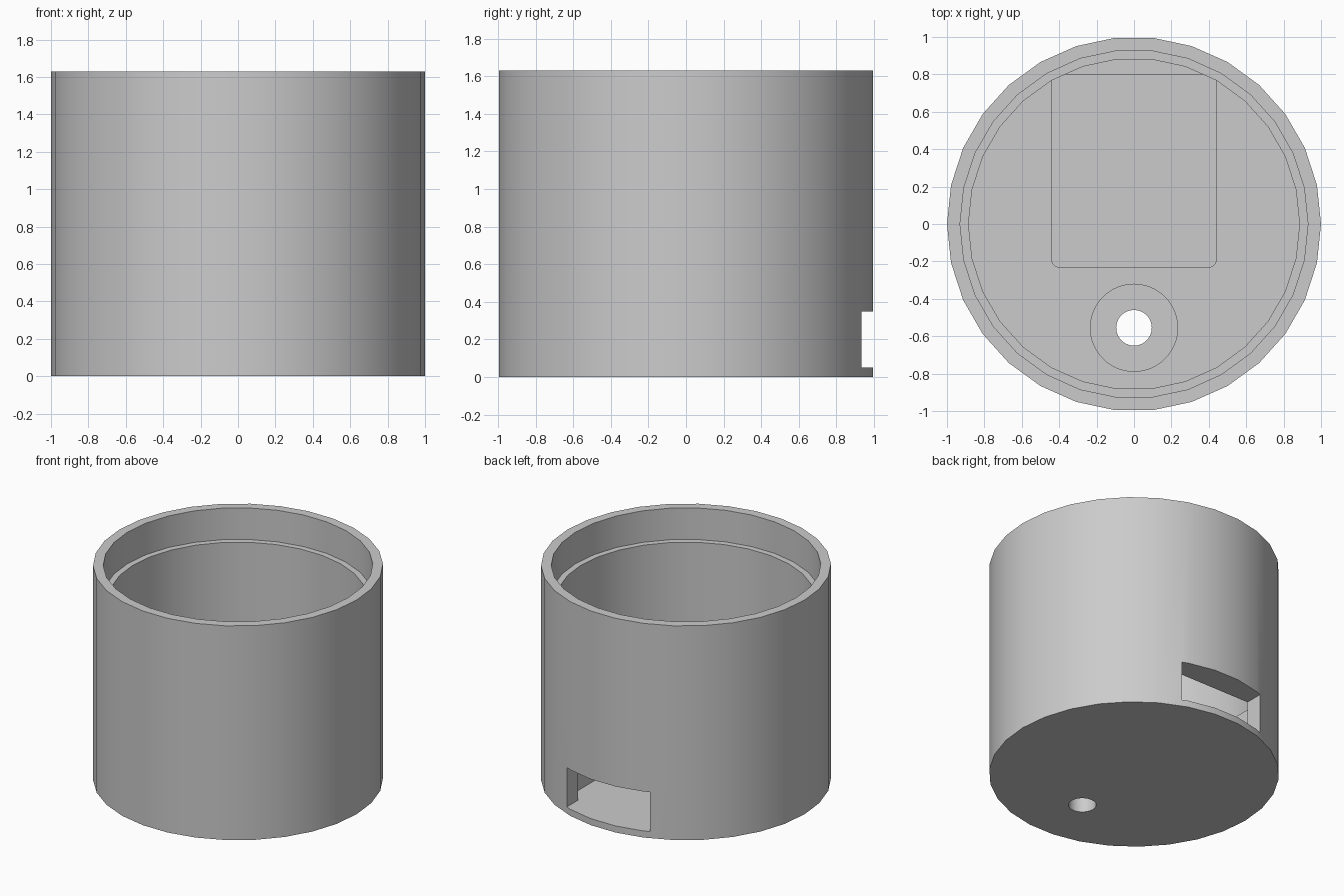
import bpy, bmesh, math
from mathutils import Matrix, Vector

cube = bpy.data.objects.get("Cube")
if cube:
    bpy.data.objects.remove(cube, do_unlink=True)

HEIGHT, FLOOR, POCKET_FLOOR = 1.63, 0.37, 0.05

grey = bpy.data.materials.new("plain_grey")
grey.use_nodes = True
colour = (0.6, 0.6, 0.6, 1)
grey.diffuse_color = colour
grey.node_tree.nodes["Principled BSDF"].inputs["Base Color"].default_value = colour


def make_object(name, bm):
    bmesh.ops.recalc_face_normals(bm, faces=bm.faces[:])
    mesh = bpy.data.meshes.new(name)
    bm.to_mesh(mesh)
    bm.free()
    mesh.materials.append(grey)
    obj = bpy.data.objects.new(name, mesh)
    bpy.context.collection.objects.link(obj)
    return obj


def lathe(name, profile, sides):
    bm = bmesh.new()
    verts = [bm.verts.new((r, 0, z)) for r, z in profile]
    edges = [bm.edges.new(pair) for pair in zip(verts, verts[1:])]
    bmesh.ops.spin(bm, geom=verts + edges, cent=(0, 0, 0), axis=(0, 0, 1),
                   angle=math.tau, steps=sides, use_duplicate=False)
    bmesh.ops.remove_doubles(bm, verts=bm.verts[:], dist=1e-4)
    bmesh.ops.dissolve_limit(bm, angle_limit=0.01, verts=bm.verts[:], edges=bm.edges[:])
    return make_object(name, bm)


def block(name, low, high, front_radius=0):
    low, high = Vector(low), Vector(high)
    bm = bmesh.new()
    place = Matrix.Translation((low + high) / 2) @ Matrix.Diagonal((high - low).to_4d())
    bmesh.ops.create_cube(bm, size=1, matrix=place)
    if front_radius:
        corners = [e for e in bm.edges
                   if all(abs(v.co.y - low.y) < 1e-4 for v in e.verts)
                   and abs(e.verts[0].co.z - e.verts[1].co.z) > 1e-4]
        bmesh.ops.bevel(bm, geom=corners, offset=front_radius, segments=6,
                        profile=0.5, affect='EDGES')
    return make_object(name, bm)


# Cup body: thick base, wall and stepped rim for a lid
body = lathe("cup_body", [(0, 0), (1, 0), (1, HEIGHT), (0.93, HEIGHT), (0.93, 1.39),
                          (0.885, 1.39), (0.885, FLOOR), (0, FLOOR)], 30)

# Cutters: floor pocket, rear opening, stepped drain hole
pocket = block("pocket_cutter", (-0.44, -0.23, POCKET_FLOOR), (0.44, 0.8, FLOOR), 0.04)
opening = block("rear_opening_cutter", (-0.35, 0.7, POCKET_FLOOR), (0.35, 1.2, 0.35))
hole = lathe("hole_cutter", [(0, -0.1), (0.095, -0.1), (0.095, 0.2), (0.233, 0.2),
                             (0.233, 0.5), (0, 0.5)], 64)
hole.data.transform(Matrix.Translation((0, -0.555, 0)))

bpy.context.view_layer.objects.active = body
for cutter in (pocket, opening, hole):
    cut = body.modifiers.new(cutter.name, 'BOOLEAN')
    cut.operation, cut.solver, cut.object = 'DIFFERENCE', 'EXACT', cutter
    bpy.ops.object.modifier_apply(modifier=cut.name)
    bpy.data.objects.remove(cutter, do_unlink=True)

# Smooth walls with crisp edges
bpy.ops.object.select_all(action='DESELECT')
body.select_set(True)
bpy.ops.object.shade_smooth_by_angle(angle=math.radians(30))
